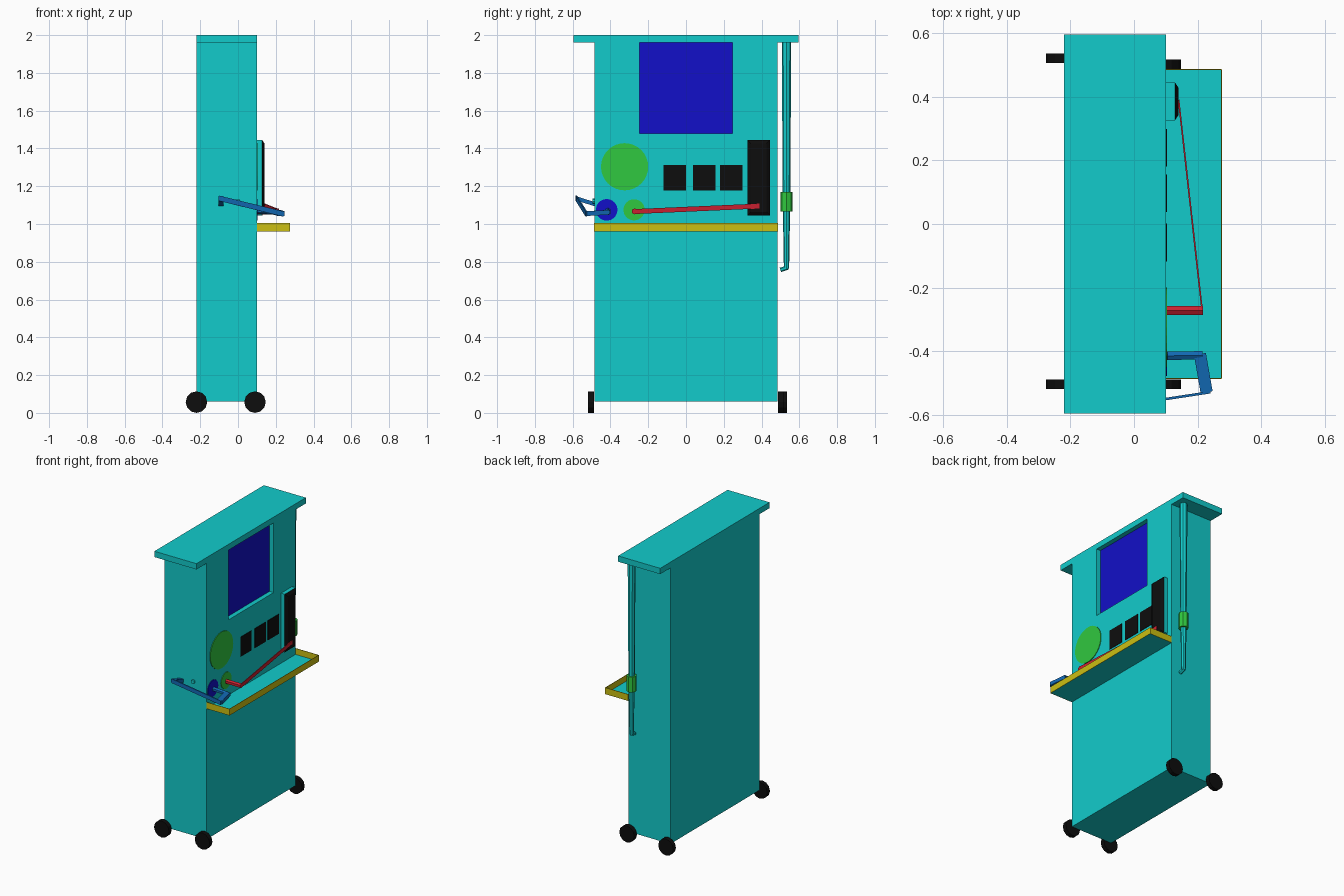
import bpy, bmesh
from mathutils import Vector, Matrix

if "Cube" in bpy.data.objects:
    bpy.data.objects.remove(bpy.data.objects["Cube"])

COLORS = {
    "cyan": (0.006, 0.6, 0.6), "blue": (0.006, 0.005, 0.58), "green": (0.03, 0.58, 0.05),
    "yellow": (0.6, 0.52, 0.006), "red": (0.6, 0.015, 0.03), "hose_blue": (0.006, 0.14, 0.45),
    "black": (0.004, 0.004, 0.004),
}
MATS = {}
for key, rgb in COLORS.items():
    MATS[key] = bpy.data.materials.new(key)
    MATS[key].diffuse_color = (*rgb, 1)


def finish(name, bm, color):
    bmesh.ops.recalc_face_normals(bm, faces=bm.faces)
    me = bpy.data.meshes.new(name)
    bm.to_mesh(me)
    bm.free()
    ob = bpy.data.objects.new(name, me)
    bpy.context.collection.objects.link(ob)
    me.materials.append(MATS[color])
    return ob


def box(name, x, y, z, color, taper=0.0):
    """Box from ranges; taper narrows the +x face."""
    bm = bmesh.new()
    bmesh.ops.create_cube(bm, size=1)
    for v in bm.verts:
        t = taper if v.co.x > 0 else 0
        v.co = [r[1] - t * (i > 0) if c > 0 else r[0] + t * (i > 0)
                for i, (c, r) in enumerate(zip(v.co, (x, y, z)))]
    return finish(name, bm, color)


def rod(name, p, q, r, color, sides=8, r2=None):
    """Cylinder or cone between two points."""
    p, q = Vector(p), Vector(q)
    d = q - p
    m = Matrix.Translation((p + q) / 2) @ d.to_track_quat('Z', 'Y').to_matrix().to_4x4()
    bm = bmesh.new()
    bmesh.ops.create_cone(bm, cap_ends=True, segments=sides, radius1=r,
                          radius2=r if r2 is None else r2, depth=d.length, matrix=m)
    return finish(name, bm, color)


def strap(name, p, q, w, h, color):
    """Flat bar between two points, w wide sideways and h tall."""
    p, q = Vector(p), Vector(q)
    side = (q - p).cross(Vector((0, 0, 1))).normalized() * w / 2
    up = Vector((0, 0, h / 2))
    bm = bmesh.new()
    ends = [[bm.verts.new(c + s * side + u * up)
             for s, u in ((-1, -1), (1, -1), (1, 1), (-1, 1))] for c in (p, q)]
    for i in range(4):
        j = (i + 1) % 4
        bm.faces.new((ends[0][i], ends[0][j], ends[1][j], ends[1][i]))
    bm.faces.new(ends[0])
    bm.faces.new(ends[1])
    return finish(name, bm, color)


# Cabinet with a screen recess
body = box("cabinet", (-0.22, 0.10), (-0.485, 0.485), (0.06, 1.96), "cyan")
cutter = box("recess_cutter", (0.065, 0.2), (-0.245, 0.245), (1.48, 2.0), "cyan")
cutter.hide_render = True
cutter.hide_viewport = False
mod = body.modifiers.new("recess", 'BOOLEAN')
mod.operation = 'DIFFERENCE'
mod.solver = 'EXACT'
mod.object = cutter
bpy.context.view_layer.objects.active = body
bpy.ops.object.modifier_apply(modifier="recess")
bpy.data.objects.remove(cutter)
box("roof_slab", (-0.22, 0.10), (-0.595, 0.595), (1.96, 2.0), "cyan")
box("screen", (0.065, 0.068), (-0.245, 0.245), (1.48, 1.96), "blue")

# Front panel dials, sockets and card slots
for name, y, z, r, col in (("large_dial", -0.325, 1.303, 0.125, "green"),
                           ("small_dial", -0.275, 1.075, 0.056, "green"),
                           ("blue_dial", -0.42, 1.075, 0.057, "blue")):
    rod(name, (0.10, y, z), (0.104, y, z), r, col, 32)
for i, y in enumerate((-0.118, 0.037, 0.18)):
    box(f"panel_square_{i + 1}", (0.10, 0.103), (y, y + 0.119), (1.177, 1.312), "black")
box("holder_base", (0.10, 0.128), (0.325, 0.445), (1.045, 1.445), "cyan")
box("holder_front", (0.128, 0.14), (0.325, 0.445), (1.045, 1.445), "black", 0.018)

# Tray with thin rim
box("tray_floor", (0.10, 0.275), (-0.485, 0.485), (0.96, 0.963), "cyan")
box("tray_rim_front", (0.273, 0.276), (-0.485, 0.485), (0.96, 1.005), "yellow")
for side in (-1, 1):
    y = side * 0.485
    box("tray_rim_side", (0.10, 0.275), (y - 0.0015, y + 0.0015), (0.96, 1.005), "yellow")

# Red hose
rod("red_nozzle", (0.104, -0.272, 1.067), (0.216, -0.272, 1.067), 0.016, "red", 6)
strap("red_hose", (0.214, -0.272, 1.066), (0.14, 0.39, 1.095), 0.005, 0.026, "red")

# Blue hose looping round to the cabinet side
rod("blue_nozzle", (0.104, -0.414, 1.07), (0.215, -0.412, 1.062), 0.015, "hose_blue", 6)
strap("blue_hose_bend", (0.207, -0.408, 1.062), (0.228, -0.528, 1.055), 0.038, 0.025, "hose_blue")
strap("blue_hose_run", (0.24, -0.528, 1.053), (-0.10, -0.58, 1.136), 0.008, 0.028, "hose_blue")
strap("blue_hose_end", (-0.09, -0.582, 1.136), (-0.09, -0.484, 1.105), 0.028, 0.022, "hose_blue")
rod("side_peg", (0.0, -0.484, 1.12), (0.0, -0.495, 1.12), 0.014, "cyan", 8)

# Telescopic pole hanging from the roof
X, Y = 0.042, 0.532
rod("pole_upper", (X, Y, 1.15), (X, Y, 1.96), 0.02, "cyan", 8, 0.025)
rod("pole_collar", (X, Y, 1.065), (X, Y, 1.17), 0.032, "green", 8)
rod("pole_lower", (X, Y, 0.765), (X, Y, 1.07), 0.014, "cyan", 8, 0.019)
rod("pole_hook", (X, Y + 0.008, 0.77), (X, 0.5, 0.757), 0.012, "cyan", 6)

# Wheels
for name, x, y in (("wheel_back_left", -0.22, 0.52), ("wheel_front_left", 0.09, 0.501),
                   ("wheel_back_right", -0.22, -0.503), ("wheel_front_right", 0.09, -0.503)):
    rod(name, (x, y - 0.015, 0.057), (x, y + 0.015, 0.057), 0.057, "black", 12)

for m in bpy.data.materials:
    if m.users and not m.is_grease_pencil:
        m.use_nodes = True
        m.node_tree.nodes["Principled BSDF"].inputs["Base Color"].default_value = m.diffuse_color
